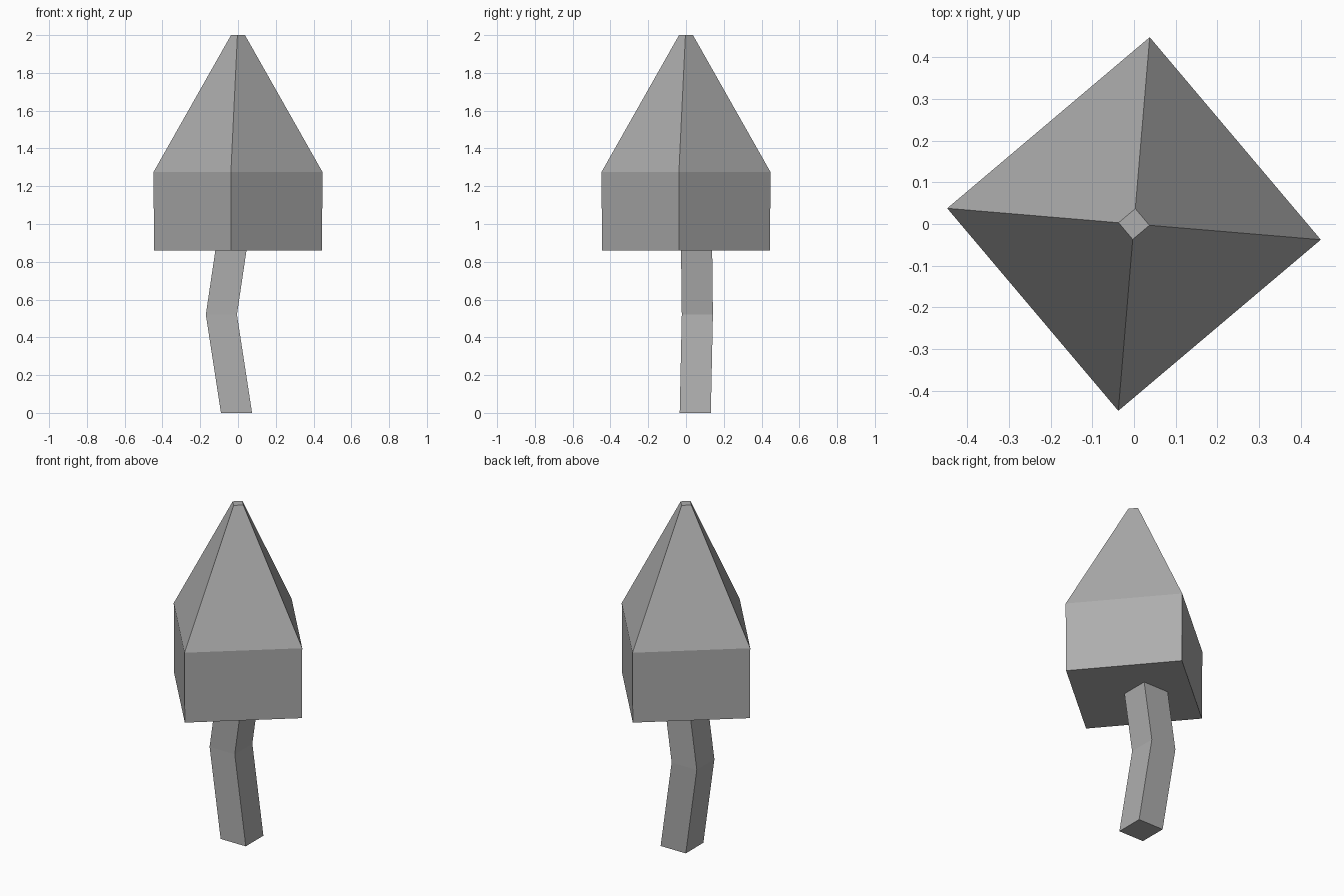
import bpy
import math

default = bpy.data.objects.get("Cube")
if default:
    bpy.data.objects.remove(default, do_unlink=True)

grey = bpy.data.materials.new("plain_grey")
grey.use_nodes = True
GREY = (0.42, 0.42, 0.42, 1.0)
grey.diffuse_color = GREY
grey.node_tree.nodes["Principled BSDF"].inputs["Base Color"].default_value = GREY


def loft(name, sections):
    """Flat-sided solid through square sections: (x, y, z, corner radius, turn)."""
    verts = []
    for x, y, z, radius, turn in sections:
        for i in range(4):
            a = turn + i * math.pi / 2
            verts.append((x + radius * math.cos(a), y + radius * math.sin(a), z))
    faces = [(3, 2, 1, 0), tuple(range(len(verts) - 4, len(verts)))]
    for s in range(len(sections) - 1):
        for i in range(4):
            j = (i + 1) % 4
            faces.append((s * 4 + i, s * 4 + j, s * 4 + 4 + j, s * 4 + 4 + i))
    mesh = bpy.data.meshes.new(name)
    mesh.from_pydata(verts, [], faces)
    mesh.materials.append(grey)
    obj = bpy.data.objects.new(name, mesh)
    bpy.context.collection.objects.link(obj)
    return obj


# Cap: square block under a tall tapered point, turned almost to a diamond
turn = math.radians(-4.8)
loft("cap", [
    (0, 0, 0.86, 0.446, turn),
    (0, 0, 1.275, 0.449, turn),
    (0, 0, 2.0, 0.037, turn),
])

# Stem: square post with a bend at the middle
corner = 0.1165
square = math.pi / 4
loft("stem", [
    (-0.008, 0.049, 0.0, corner, square),
    (-0.088, 0.06, 0.52, corner, square),
    (-0.036, 0.056, 0.87, corner, square),
])
